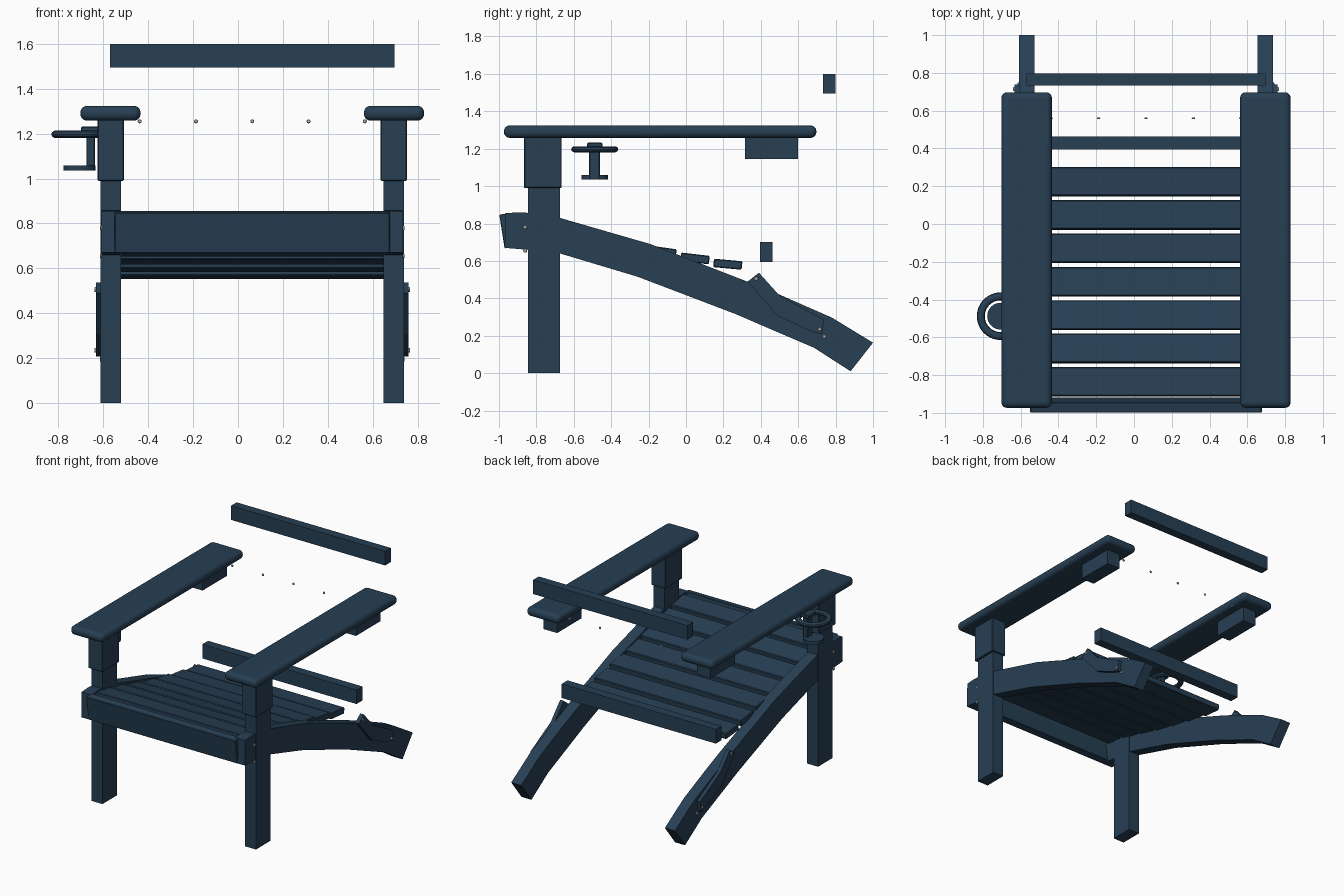
import bpy, bmesh, math
from mathutils import Matrix

if "Cube" in bpy.data.objects:
    bpy.data.objects.remove(bpy.data.objects["Cube"])

CX = 0.0635  # middle of the seat (the cup holder pushes the chair off centre)


def material(name, rgb):
    m = bpy.data.materials.new(name)
    m.diffuse_color = (*rgb, 1)
    m.use_nodes = True
    m.node_tree.nodes["Principled BSDF"].inputs["Base Color"].default_value = m.diffuse_color
    return m


NAVY = material("navy blue", (0.020, 0.050, 0.088))
STEEL = material("screw grey", (0.50, 0.50, 0.48))


def finish(name, bm, mat=NAVY, bevel=0, segs=1, smooth=False):
    bmesh.ops.recalc_face_normals(bm, faces=bm.faces)
    me = bpy.data.meshes.new(name)
    bm.to_mesh(me)
    bm.free()
    ob = bpy.data.objects.new(name, me)
    bpy.context.collection.objects.link(ob)
    me.materials.append(mat)
    if bevel:
        mod = ob.modifiers.new("bevel", 'BEVEL')
        mod.width, mod.segments = bevel, segs
    if smooth:
        bpy.ops.object.select_all(action='DESELECT')
        ob.select_set(True)
        bpy.context.view_layer.objects.active = ob
        bpy.ops.object.shade_smooth_by_angle(angle=math.radians(35))
    return ob


def box(name, x, y, z, **kw):
    bm = bmesh.new()
    size = [b - a for a, b in (x, y, z)]
    mid = [(a + b) / 2 for a, b in (x, y, z)]
    bmesh.ops.create_cube(bm, size=1, matrix=Matrix.Translation(mid) @ Matrix.Diagonal((*size, 1)))
    return finish(name, bm, **kw)


def plate(name, yz, x, **kw):
    """Side outline in y, z extruded from x[0] to x[1]."""
    bm = bmesh.new()
    f = bm.faces.new([bm.verts.new((x[0], y, z)) for y, z in yz])
    ext = bmesh.ops.extrude_face_region(bm, geom=[f])["geom"]
    vs = [v for v in ext if isinstance(v, bmesh.types.BMVert)]
    bmesh.ops.translate(bm, vec=(x[1] - x[0], 0, 0), verts=vs)
    return finish(name, bm, **kw)


def lathe(name, outline, centre, mat=NAVY, axis='Z', steps=32):
    """Closed r, h outline spun round an axis through centre."""
    bm = bmesh.new()
    vs = [bm.verts.new((r, 0, h)) for r, h in outline]
    es = [bm.edges.new((vs[i], vs[(i + 1) % len(vs)])) for i in range(len(vs))]
    bmesh.ops.spin(bm, geom=vs + es, cent=(0, 0, 0), axis=(0, 0, 1), angle=math.tau,
                   steps=steps, use_duplicate=False)
    bmesh.ops.remove_doubles(bm, verts=bm.verts, dist=1e-5)
    rot = {'Z': Matrix(), 'X': Matrix.Rotation(math.pi / 2, 4, 'Y'),
           'Y': Matrix.Rotation(math.pi / 2, 4, 'X')}[axis]
    bm.transform(Matrix.Translation(centre) @ rot)
    return finish(name, bm, mat=mat, smooth=True)


def screw(name, centre, axis, r=0.011):
    t = 0.005
    lathe(name, [(0, -t), (r * 0.7, -t), (r, -t / 3), (r, t / 3), (r * 0.7, t), (0, t)],
          centre, STEEL, axis, 12)


# Side outlines
STRINGER = [(-0.965, 0.855), (-0.90, 0.86), (-0.80, 0.855), (-0.674, 0.83), (-0.19, 0.69),
            (0.34, 0.485), (0.50, 0.42), (0.78, 0.297), (1.0, 0.163), (0.88, 0.01),
            (0.684, 0.136), (0.26, 0.318), (-0.26, 0.516), (-0.674, 0.64), (-0.85, 0.66),
            (-0.97, 0.67)]
BRACKET = [(0.33, 0.49), (0.39, 0.537), (0.50, 0.415), (0.738, 0.286), (0.727, 0.206),
           (0.66, 0.227), (0.49, 0.307)]

for side, s in (("left", -1), ("right", 1)):
    def span(a, b):
        return tuple(sorted((CX + s * a, CX + s * b)))

    # Legs, sleeves, arms and arm blocks
    box(f"{side}_front_leg", span(0.585, 0.676), (-0.845, -0.675), (0, 1.0))
    box(f"{side}_leg_sleeve", span(0.572, 0.690), (-0.865, -0.665), (0.99, 1.265), bevel=0.004)
    box(f"{side}_arm", span(0.498, 0.766), (-0.973, 0.697), (1.258, 1.324),
        bevel=0.03, segs=5, smooth=True)
    box(f"{side}_arm_block", span(0.575, 0.685), (0.315, 0.60), (1.145, 1.265))
    # Sloping side beam that forms the rear leg
    plate(f"{side}_side_beam", STRINGER, span(0.590, 0.672))
    plate(f"{side}_back_bracket", BRACKET, span(0.668, 0.697))
    # Screw heads on the sides
    for i, (y, z, x) in enumerate([(-0.86, 0.78, 0.674), (-0.86, 0.655, 0.674),
                                   (0.375, 0.505, 0.699), (0.715, 0.235, 0.699),
                                   (0.74, 0.195, 0.674)]):
        screw(f"{side}_screw_{i}", (CX + s * x, y, z), 'X')

# Seat slats: front y, back y, top z at front and back
SLATS = [(0.150, 0.302, 0.612, 0.598), (-0.026, 0.127, 0.645, 0.627),
         (-0.203, -0.050, 0.684, 0.662), (-0.380, -0.227, 0.729, 0.696),
         (-0.557, -0.404, 0.779, 0.739), (-0.733, -0.580, 0.824, 0.788),
         (-0.910, -0.757, 0.855, 0.834)]
for i, (y0, y1, z0, z1) in enumerate(SLATS):
    plate(f"seat_slat_{i}", [(y0, z0), (y1, z1), (y1 - 0.005, z1 - 0.045), (y0 - 0.005, z0 - 0.045)],
          (CX - 0.603, CX + 0.603), bevel=0.005)

# Tilted front board
plate("front_board", [(-0.998, 0.847), (-0.945, 0.856), (-0.917, 0.675), (-0.970, 0.667)],
      (CX - 0.613, CX + 0.613), bevel=0.003)

# Back rails
box("lower_back_rail", (CX - 0.633, CX + 0.633), (0.395, 0.463), (0.595, 0.70))
box("upper_back_rail", (CX - 0.633, CX + 0.633), (0.732, 0.798), (1.495, 1.60))

# Row of screws for the middle back rail
for i in range(5):
    screw(f"back_screw_{i}", (CX + (i - 2) * 0.251, 0.56, 1.255), 'Y', 0.009)

# Cup holder: ring, base disc, upright and top tab
HX, HY = -0.706, -0.488
ring = [(0.105 + 0.021 * math.cos(a), 0.017 * math.sin(a))
        for a in (math.tau * k / 10 for k in range(10))]
lathe("cup_ring", ring, (HX, HY, 1.197), steps=40)
lathe("cup_base", [(0, -0.012), (0.071, -0.012), (0.071, 0.012), (0, 0.012)], (HX, HY, 1.047))
box("cup_upright", (-0.676, -0.638), (-0.518, -0.460), (1.036, 1.225), bevel=0.004)
box("cup_tab", (-0.70, -0.61), (-0.530, -0.446), (1.205, 1.232), bevel=0.005)
